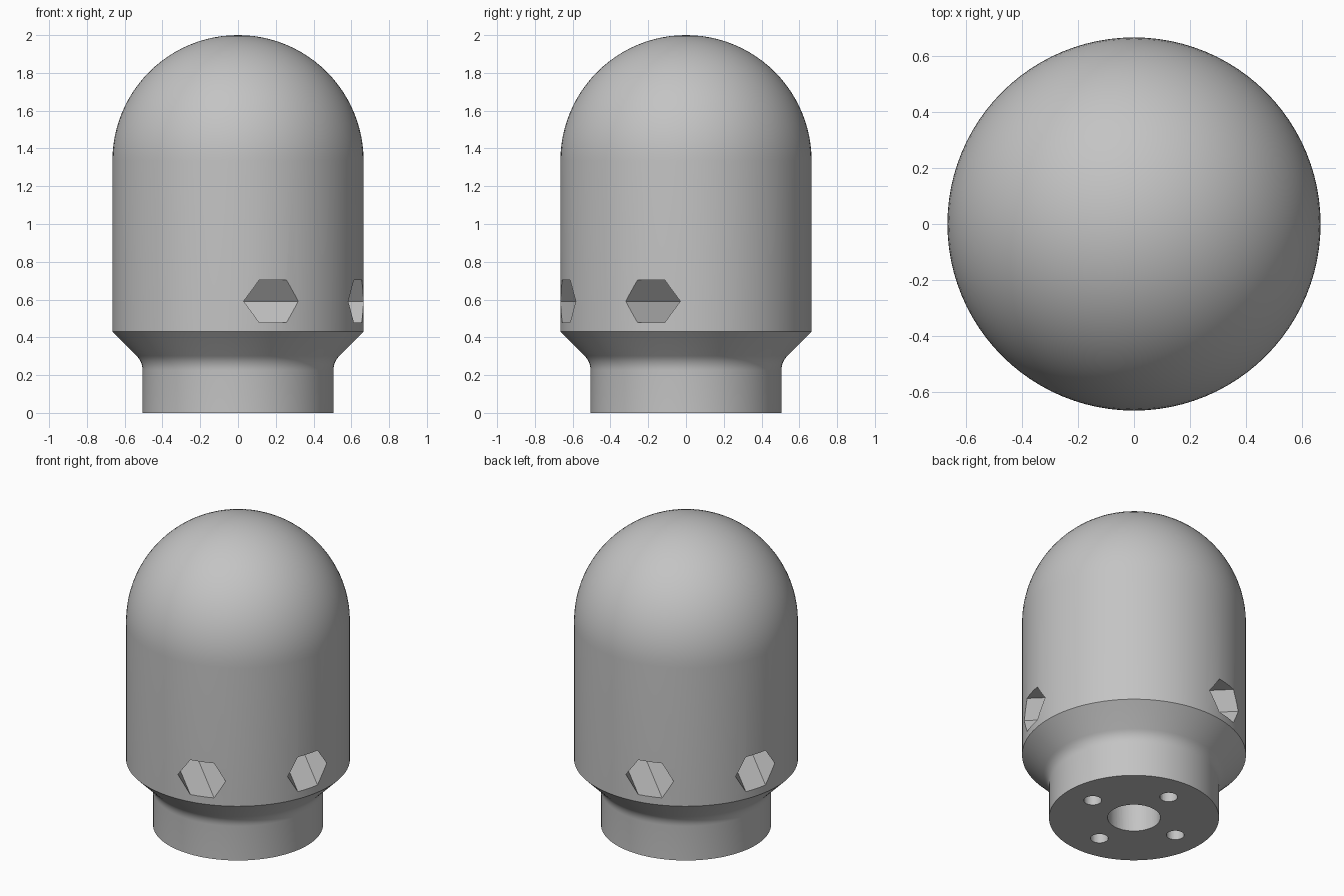
import bpy, bmesh, math
from mathutils import Matrix, Vector

cube = bpy.data.objects.get("Cube")
if cube:
    bpy.data.objects.remove(cube, do_unlink=True)

R, NECK_R = 0.665, 0.505          # body and neck radii
SHOULDER_Z, DOME_Z = 0.43, 1.335  # bottom of the body wall, start of the dome
SEGMENTS = 96

grey = bpy.data.materials.new("plain_grey")
grey.use_nodes = True
colour = (0.55, 0.55, 0.55, 1)
grey.diffuse_color = colour
grey.node_tree.nodes["Principled BSDF"].inputs["Base Color"].default_value = colour


def add_object(name, bm):
    mesh = bpy.data.meshes.new(name)
    bmesh.ops.recalc_face_normals(bm, faces=bm.faces)
    bm.to_mesh(mesh)
    bm.free()
    mesh.materials.append(grey)
    obj = bpy.data.objects.new(name, mesh)
    bpy.context.collection.objects.link(obj)
    return obj


def lathe(name, profile):
    bm = bmesh.new()
    verts = [bm.verts.new((r, 0, z)) for r, z in profile]
    edges = [bm.edges.new(pair) for pair in zip(verts, verts[1:])]
    bmesh.ops.spin(bm, geom=verts + edges, cent=(0, 0, 0), axis=(0, 0, 1),
                   angle=math.tau, steps=SEGMENTS)
    bmesh.ops.remove_doubles(bm, verts=bm.verts, dist=0.0001)
    return add_object(name, bm)


def prism_cutter(name, sides, radius, length, matrix):
    bm = bmesh.new()
    bmesh.ops.create_cone(bm, cap_ends=True, segments=sides, radius1=radius,
                          radius2=radius, depth=length, matrix=matrix)
    return add_object(name, bm)


# Domed body: neck, filleted cone shoulder, straight wall and hemisphere
fillet = 0.045
corner_z = SHOULDER_Z - (R - NECK_R)
arc_r = fillet / math.tan(math.pi / 8)
profile = [(0, 0), (NECK_R, 0)]
for i in range(7):
    a = math.pi / 4 * i / 6
    profile.append((NECK_R + arc_r * (1 - math.cos(a)),
                    corner_z - fillet + arc_r * math.sin(a)))
profile.append((R, SHOULDER_Z))
for i in range(25):
    a = math.pi / 2 * i / 24
    profile.append((R * math.cos(a) if i < 24 else 0, DOME_Z + R * math.sin(a)))
body = lathe("domed_body", profile)

# Two parallel hexagonal tunnels running diagonally through the body
across = Vector((1, 1, 0)).normalized()
along = Vector((1, -1, 0)).normalized()
up = Vector((0, 0, 1))
cutters = []
for side, name in ((-1, "front_tunnel_cutter"), (1, "back_tunnel_cutter")):
    # A hexagon corner points sideways, so the tunnel has a flat roof and floor
    basis = Matrix((up, across, along)).transposed().to_4x4()
    place = Matrix.Translation(across * 0.318 * side + up * 0.591)
    cutters.append(prism_cutter(name, 6, 0.131, 2, place @ basis))

# Blind bore and four screw holes in the base
cutters.append(prism_cutter("centre_bore_cutter", 48, 0.157, 0.8, Matrix()))
for i in range(4):
    spot = Matrix.Rotation(i * math.pi / 2, 4, "Z") @ Matrix.Translation((0.32, 0, 0))
    cutters.append(prism_cutter(f"screw_hole_cutter_{i + 1}", 24, 0.053, 0.5, spot))

bpy.context.view_layer.objects.active = body
for cutter in cutters:
    mod = body.modifiers.new(cutter.name, "BOOLEAN")
    mod.operation = "DIFFERENCE"
    mod.solver = "EXACT"
    mod.object = cutter
    bpy.ops.object.modifier_apply(modifier=mod.name)
    bpy.data.objects.remove(cutter, do_unlink=True)

# Smooth shading with sharp rims
bpy.ops.object.select_all(action="DESELECT")
body.select_set(True)
bpy.ops.object.shade_smooth_by_angle(angle=math.radians(30))
